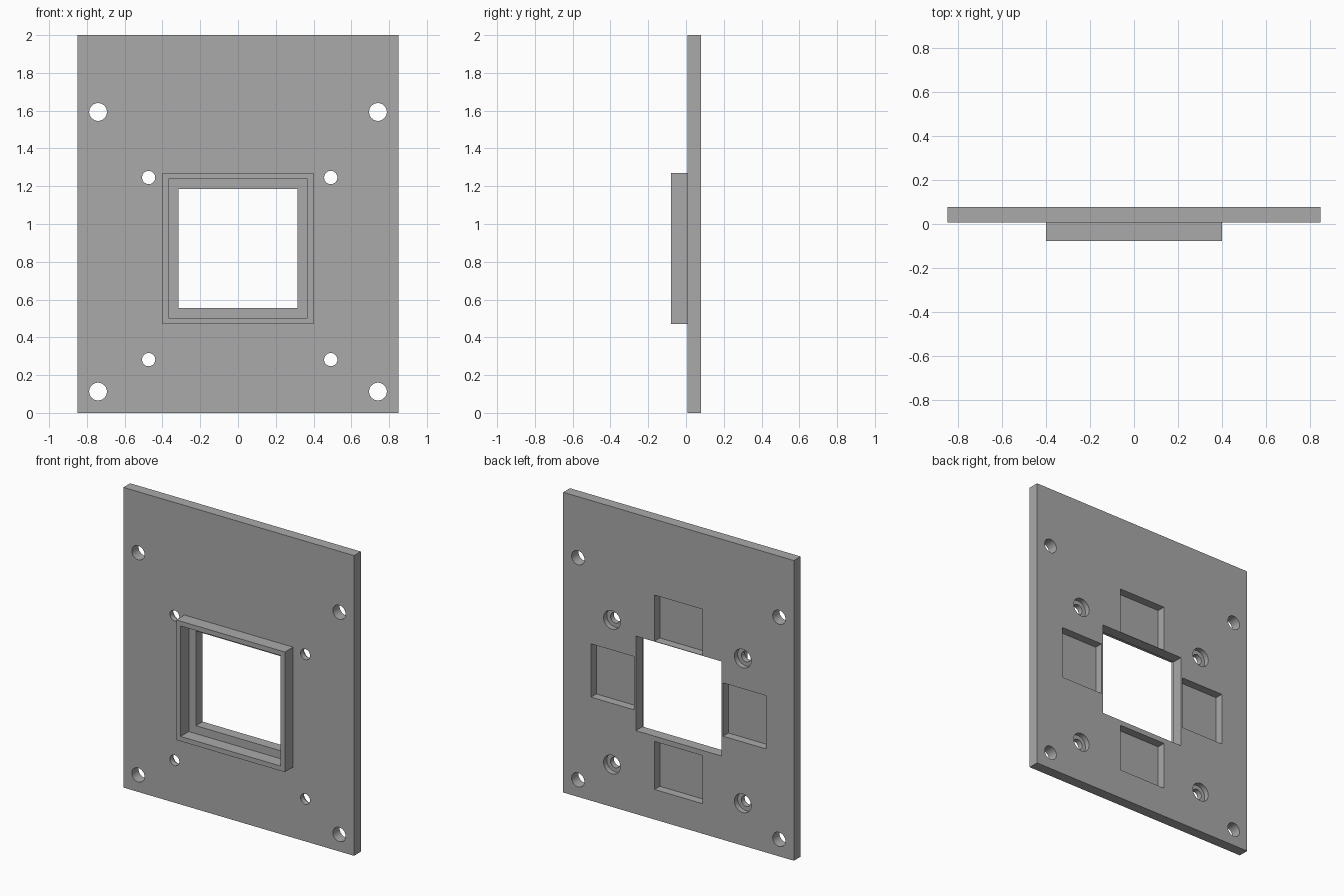
import bpy
import math

if "Cube" in bpy.data.objects:
    bpy.data.objects.remove(bpy.data.objects["Cube"], do_unlink=True)

grey = bpy.data.materials.new("plain_grey")
grey.use_nodes = True
GREY = (0.4, 0.4, 0.4, 1)
grey.diffuse_color = GREY
grey.node_tree.nodes["Principled BSDF"].inputs["Base Color"].default_value = GREY

FRONT, SEAM, BACK = -0.0785, 0.0075, 0.0785   # depth levels
MID = 0.87                                    # window centre height


def box(name, x, y, z):
    """Box from (min, max) pairs."""
    spans = (x, y, z)
    bpy.ops.mesh.primitive_cube_add(size=1, location=[sum(s) / 2 for s in spans])
    ob = bpy.context.object
    ob.name = name
    ob.scale = [s[1] - s[0] for s in spans]
    bpy.ops.object.transform_apply(location=True, rotation=False, scale=True)
    ob.data.materials.append(grey)
    return ob


def square(name, half, y, x=0, z=MID):
    return box(name, (x - half, x + half), y, (z - half, z + half))


def drill(x, z, radius, y):
    """Round cutter along the depth axis."""
    bpy.ops.mesh.primitive_cylinder_add(
        vertices=40, radius=radius, depth=y[1] - y[0],
        location=(x, sum(y) / 2, z), rotation=(math.pi / 2, 0, 0))
    ob = bpy.context.object
    ob.name = "hole_cutter"
    ob.data.materials.append(grey)
    return ob


def cut(target, cutter):
    cutter.hide_render = True
    mod = target.modifiers.new("cut", 'BOOLEAN')
    mod.operation = 'DIFFERENCE'
    mod.solver = 'EXACT'
    mod.object = cutter
    bpy.context.view_layer.objects.active = target
    bpy.ops.object.modifier_apply(modifier=mod.name)
    bpy.data.objects.remove(cutter, do_unlink=True)


def smooth(ob):
    bpy.ops.object.select_all(action='DESELECT')
    ob.select_set(True)
    bpy.context.view_layer.objects.active = ob
    bpy.ops.object.shade_smooth_by_angle(angle=math.radians(30))


# Mounting plate with a square window
plate = box("mounting_plate", (-0.85, 0.85), (SEAM, BACK), (0, 2))
cut(plate, square("window_cutter", 0.315, (-0.2, 0.2)))

# Corner mounting holes
for x in (-0.741, 0.741):
    for z in (0.113, 1.593):
        cut(plate, drill(x, z, 0.047, (-0.2, 0.2)))

# Inner screw holes, counterbored from the back
for x in (-0.473, 0.491):
    for z in (0.282, 1.246):
        cut(plate, drill(x, z, 0.035, (-0.2, 0.2)))
        cut(plate, drill(x, z, 0.062, (BACK - 0.035, 0.2)))

# Shallow pockets in the back, around the window
pocket = (BACK - 0.056, 0.2)
for side in (-1, 1):
    near, far = side * 0.328, side * 0.645
    cut(plate, box("side_pocket_cutter", (min(near, far), max(near, far)), pocket,
                   (MID - 0.18, MID + 0.175)))
for z in ((0.2, 0.52), (1.188, 1.495)):
    cut(plate, box("end_pocket_cutter", (-0.177, 0.177), pocket, z))
smooth(plate)

# Raised square rim on the front
rim = square("window_rim", 0.4, (FRONT, SEAM))
cut(rim, square("rim_cutter", 0.368, (-0.2, 0.2)))
